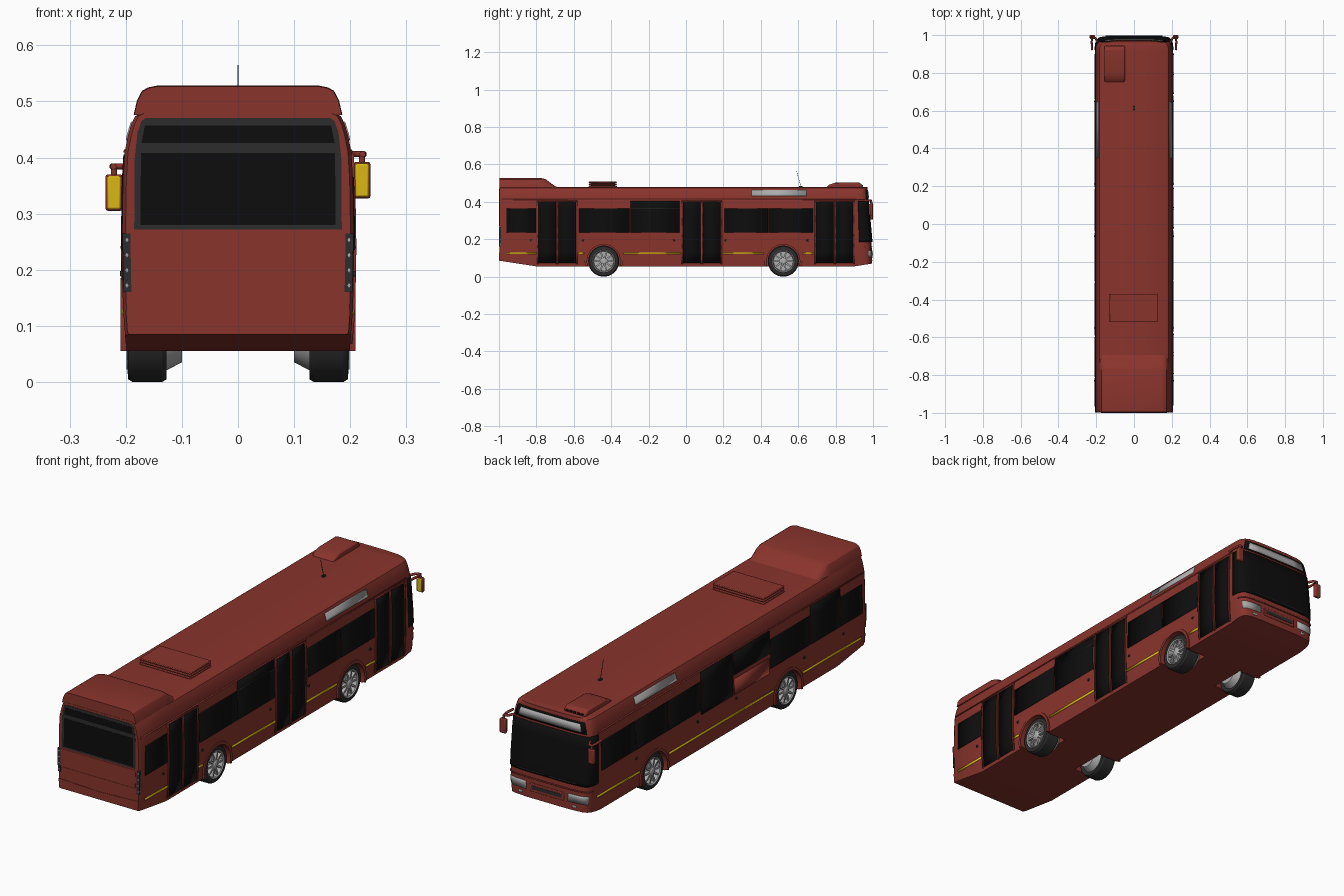
import bpy, bmesh
from math import sin, cos, pi, radians, hypot

if "Cube" in bpy.data.objects:
    bpy.data.objects.remove(bpy.data.objects["Cube"])

def mat(name, *c):
    m = bpy.data.materials.new(name)
    m.diffuse_color = (*c, 1)
    m.use_nodes = True
    m.node_tree.nodes["Principled BSDF"].inputs["Base Color"].default_value = m.diffuse_color
    return m

RED = mat("red_paint", .25, .034, .025)
BLACK = mat("black_glass", .004, .004, .004)
DARK = mat("dark_trim", .025, .025, .025)
YELLOW = mat("yellow", .7, .47, .006)
GREY = mat("light_grey", .42, .42, .42)

def make(name, verts, faces, m):
    bm = bmesh.new()
    vs = [bm.verts.new(v) for v in verts]
    for f in faces:
        bm.faces.new([vs[i] for i in f])
    bmesh.ops.remove_doubles(bm, verts=bm.verts, dist=1e-5)
    bmesh.ops.recalc_face_normals(bm, faces=bm.faces)
    me = bpy.data.meshes.new(name)
    bm.to_mesh(me)
    bm.free()
    me.materials.append(m)
    ob = bpy.data.objects.new(name, me)
    bpy.context.collection.objects.link(ob)
    return ob

def loft(name, rings, m):
    """Closed solid from half sections (bottom to top), mirrored in x."""
    k = len(rings[0])
    verts = [v for r in rings for v in r + [(-x, y, z) for x, y, z in reversed(r)]]
    n = 2 * k
    faces = [(a * n + i, a * n + (i + 1) % n, (a + 1) * n + (i + 1) % n, (a + 1) * n + i)
             for a in range(len(rings) - 1) for i in range(n)]
    for o in (0, (len(rings) - 1) * n):
        faces += [(o + i, o + i + 1, o + n - 2 - i, o + n - 1 - i) for i in range(k - 1)]
    return make(name, verts, faces, m)

def prism(name, pts, axis, a, b, m):
    """Polygon extruded along x or y."""
    n = len(pts)
    f = (lambda p, t: (t, *p)) if axis == 'x' else (lambda p, t: (p[0], t, p[1]))
    verts = [f(p, t) for t in (a, b) for p in pts]
    faces = [tuple(range(n)), tuple(range(n, 2 * n))]
    faces += [(i, (i + 1) % n, n + (i + 1) % n, n + i) for i in range(n)]
    return make(name, verts, faces, m)

def box(name, x0, x1, y0, y1, z0, z1, m, bevel=0):
    ob = prism(name, [(y0, z0), (y1, z0), (y1, z1), (y0, z1)], 'x', x0, x1, m)
    if bevel:
        b = ob.modifiers.new("bevel", 'BEVEL')
        b.width, b.segments = bevel, 2
    return ob

def lathe(name, prof, y, z, side, m, n=40):
    """Profile of (radius, x) spun about a wheel axle."""
    k = len(prof)
    verts = [(side * x, y + r * cos(2 * pi * i / n), z + r * sin(2 * pi * i / n))
             for i in range(n) for r, x in prof]
    faces = [(i * k + j, i * k + j + 1, (i + 1) % n * k + j + 1, (i + 1) % n * k + j)
             for i in range(n) for j in range(k - 1)]
    return make(name, verts, faces, m)

# Body surface: cross-section, front lean and plan rounding
SECT = [(.199, .055), (.205, .13), (.207, .24), (.205, .36), (.202, .41),
        (.196, .44), (.190, .46), (.183, .474), (.170, .48)]
NOSE = [(.925, 0), (.955, .002), (.975, .010), (.985, .022), (.990, .045), (.994, .10)]
clamp = lambda t: max(0, min(1, t))

def half(z):
    for (xa, za), (xb, zb) in zip(SECT, SECT[1:]):
        if z <= zb:
            return xa + (xb - xa) * (z - za) / (zb - za)
    return SECT[-1][0]

def lean(y, z):
    return y - .025 * clamp((z - .2) / .28) * clamp((y - .9) / .08)

def skin(name, path, z0, z1, m, side=1, off=0, both=False, thick=.004):
    """Thin panel hugging the body surface along a (y, inset) path."""
    rows = sorted({z0, z1} | {z for _, z in SECT + [(0, .2)] if z0 < z < z1})
    cols = [(side, *p) for p in path]
    if both:
        cols += [(-side, *p) for p in reversed(path)]
    verts = [(s * (half(z) - i + off), lean(y, z) + (off if y > .97 else 0), z)
             for s, y, i in cols for z in rows]
    k = len(rows)
    faces = [(c * k + r, c * k + r + 1, (c + 1) * k + r + 1, (c + 1) * k + r)
             for c in range(len(cols) - 1) for r in range(k - 1)]
    ob = make(name, verts, faces, m)
    s = ob.modifiers.new("thickness", 'SOLIDIFY')
    s.thickness, s.offset = thick, 0
    return ob

def panel(name, side, y0, y1, z0, z1, m, off=0):
    return skin(name, [(y0, 0), (y1, 0)], z0, z1, m, side, off)

# Body shell
stations = [(-.997, .006), (-.985, 0), (-.80, 0), (.90, 0)] + NOSE
rings = []
for y, ins in stations:
    low = .055 + .03 * clamp((-.80 - y) / .197) + .014 * clamp((y - .90) / .09)
    rings.append([(half(max(z, low)) - ins, lean(y, z), max(z, low)) for _, z in SECT])
    rings[-1][-1] = (.170 - ins, lean(y, .48), .48)
body = loft("bus_body", rings, RED)

# Wheel wells cut from the body, then arches and wheels
AXLES, R = (-.44, .52), .083
for y in AXLES:
    for s in (-1, 1):
        cutter = lathe("well_cutter", [(0, .10), (.09, .10), (.09, .25), (0, .25)], y, R, s, DARK)
        cutter.hide_render = True
        b = body.modifiers.new("well", 'BOOLEAN')
        b.operation, b.object, b.solver = 'DIFFERENCE', cutter, 'EXACT'
        bpy.context.view_layer.objects.active = body
        bpy.ops.object.modifier_apply(modifier="well")
        bpy.data.objects.remove(cutter)
        angs = [radians(-16 + 212 * i / 16) for i in range(17)]
        arc = [(y + r * cos(t), R + r * sin(t)) for r, a in ((.089, angs), (.102, angs[::-1])) for t in a]
        prism("wheel_arch", arc, 'x', s * .19, s * .2095, RED)
        lathe("tyre", [(.056, .13), (.078, .127), (R, .135), (R, .188), (.078, .196), (.06, .197)], y, R, s, DARK)
        lathe("rim", [(.063, .195), (.060, .199), (.055, .195), (.052, .172), (0, .172)], y, R, s, GREY)
        lathe("hub", [(.02, .172), (.017, .195), (.010, .199), (0, .199)], y, R, s, GREY, 20)
        lathe("inner_hub", [(.063, .129), (.048, .10), (0, .10)], y, R, s, GREY)
        for k in range(10):
            t = 2 * pi * k / 10
            c, d = cos(t), sin(t)
            quad = [(y + r * c - w * d, R + r * d + w * c)
                    for r, w in ((.013, -.005), (.056, -.0035), (.056, .0035), (.013, .005))]
            prism("wheel_spoke", quad, 'x', s * .18, s * .195, GREY)

# Doors on the right side
for y0, y1 in ((-.797, -.58), (-.025, .192), (.688, .902)):
    mid = (y0 + y1) / 2
    for a, b in ((y0 + .008, mid - .007), (mid + .007, y1 - .008)):
        panel("door_leaf", 1, a, b, .072, .40, BLACK)
    for a, b in ((y0, y0 + .008), (mid - .007, mid - .002), (mid + .002, mid + .007), (y1 - .008, y1)):
        panel("door_post", 1, a, b, .068, .404, RED, .002)
    panel("door_header", 1, y0, y1, .40, .406, RED, .002)

# Side windows: (side, y0, y1, z0, z1)
for s, y0, y1, z0, z1 in (
        (1, -.96, -.803, .235, .365), (1, -.573, -.302, .235, .365), (1, -.298, -.035, .235, .405),
        (1, .205, .438, .235, .365), (1, .442, .68, .235, .365),
        (-1, .66, .90, .235, .365), (-1, .425, .655, .235, .365), (-1, .192, .42, .235, .365),
        (-1, -.04, .187, .215, .405), (-1, -.305, -.045, .305, .405),
        (-1, -.59, -.31, .235, .365), (-1, -.81, -.597, .235, .405), (-1, -.965, -.815, .235, .365)):
    panel("side_window", s, y0, y1, z0, z1, BLACK)
panel("window_vent_bar", 1, -.298, -.035, .363, .367, DARK, .001)
panel("service_flap", -1, -.30, -.05, .215, .285, RED)

# Signs, gutters, stripes, side marker lamps
STRIPES = {1: ((-.96, -.80), (-.578, -.545), (-.335, -.028), (.196, .415), (.625, .685)),
           -1: ((-.96, -.545), (-.335, .415), (.625, .93))}
for s in (-1, 1):
    panel("side_sign", s, .35, .645, .43, .463, GREY)
    panel("roof_gutter", s, -.985, .92, .409, .414, RED)
    for a, b in STRIPES[s]:
        panel("yellow_stripe", s, a, b, .12, .13, YELLOW)
    for y in (-.83, -.55, -.065, .212, .65):
        box("side_marker", s * .203, s * .2105, y - .005, y + .005, .188, .198, DARK, .002)

# Windscreen, destination sign, headlights and bumper
skin("windscreen", NOSE, .185, .405, BLACK, both=True)
skin("sign_surround", NOSE[3:], .414, .464, BLACK, both=True)
skin("destination_sign", NOSE[4:], .422, .456, GREY, off=.002, both=True)
skin("bumper_line", NOSE[1:], .158, .162, RED, off=.001, both=True)
for s in (-1, 1):
    skin("headlight", NOSE[2:], .105, .14, GREY, s)
    box("fog_lamp", s * .125, s * .145, .98, .996, .082, .092, GREY, .003)
    box("wiper", s * .01, s * .15, .992, .998, .192, .196, DARK)
box("front_grille", -.085, .085, .98, .997, .10, .138, RED, .003)
box("grille_slot", -.075, .075, .98, .9985, .112, .128, DARK)

# Wing mirrors on curved arms
for s, z in ((1, .392), (-1, .37)):
    box("mirror_housing", s * .206, s * .236, .984, 1.0, z - .065, z, RED, .004)
    box("mirror_glass", s * .209, s * .233, .979, .990, z - .062, z - .003, YELLOW, .003)
    cu = bpy.data.curves.new("mirror_arm", 'CURVE')
    cu.dimensions, cu.bevel_depth, cu.use_fill_caps = '3D', .0055, True
    cu.materials.append(RED)
    h = z + .014
    for pts in ([(.19, .955, h), (.205, .985, h), (.221, .99, h), (.224, .965, h), (.222, .92, h)],
                [(.221, .99, h), (.221, .991, z - .005)]):
        sp = cu.splines.new('POLY')
        sp.points.add(len(pts) - 1)
        for p, (x, y, zz) in zip(sp.points, pts):
            p.co = (s * x, y, zz, 1)
    bpy.context.collection.objects.link(bpy.data.objects.new("mirror_arm", cu))

# Rear: window, engine lid, bumper and tail lamps
def rear(name, pts, y, m):
    return prism(name, pts + [(-x, z) for x, z in reversed(pts)], 'y', -.99, y, m)
rear("rear_window_frame", [(.185, .272), (.184, .40), (.179, .445), (.172, .465), (.165, .47)], -.9985, DARK)
rear("rear_window", [(.174, .28), (.173, .408)], -.9995, BLACK)
rear("rear_upper_window", [(.172, .426), (.166, .457)], -.9995, BLACK)
rear("engine_lid", [(.183, .188), (.187, .266)], -.9985, RED)
rear("rear_panel", [(.0, .125), (.182, .132), (.182, .184)], -.9983, RED)
rear("rear_bumper", [(.197, .087), (.20, .129), (.0, .121)], -.9992, RED)
for s in (-1, 1):
    prism("tail_lamp_strip", [(s * .19, .16), (s * .204, .16), (s * .206, .265), (s * .192, .265)], 'y', -.99, -.9985, DARK)
    for z in (.172, .199, .226, .253):
        bpy.ops.mesh.primitive_uv_sphere_add(segments=16, ring_count=8, location=(s * .198, -.993, z))
        ob = bpy.context.object
        ob.name, ob.scale = "tail_lamp", (.007, .006, .010)
        ob.data.materials.append(GREY)

# Rear roof pod
POD = [(.186, 0), (.180, .026), (.171, .043), (.160, .049), (.145, .052)]
loft("rear_roof_pod", [[(x - i, y, .476 + dz * h) for x, dz in POD] for y, h, i in
     ((-.996, .97, .001), (-.985, 1, 0), (-.775, 1, 0), (-.75, .85, .002), (-.715, .35, .008), (-.69, .05, .012))], RED)

# Roof vent with slats
box("roof_vent_core", -.12, .115, -.51, -.38, .475, .503, DARK)
for z in (.478, .489, .500):
    box("roof_vent_slat", -.13, .125, -.52, -.37, z, z + .009, RED, .003)

# Front roof unit with louvres, and aerial
ob = prism("front_roof_unit", [(.748, .476), (.765, .492), (.80, .503), (.925, .504), (.942, .492), (.944, .476)],
           'x', -.157, -.048, RED)
b = ob.modifiers.new("bevel", 'BEVEL')
b.width, b.segments = .006, 2
for k in range(5):
    x = -.147 + k * .019
    box("roof_louvre", x, x + .013, .935, .9455, .482, .490, BLACK)
lean_up = prism("aerial", [(.614, .478), (.616, .478), (.592, .565), (.5905, .565)], 'x', -.001, .001, DARK)
box("aerial_base", -.006, .006, .604, .624, .477, .486, DARK, .002)

# Smooth shading that keeps hard edges
bpy.ops.object.select_all(action='DESELECT')
for ob in bpy.context.scene.objects:
    if ob.type == 'MESH':
        ob.select_set(True)
        bpy.context.view_layer.objects.active = ob
bpy.ops.object.shade_smooth_by_angle(angle=radians(30))
